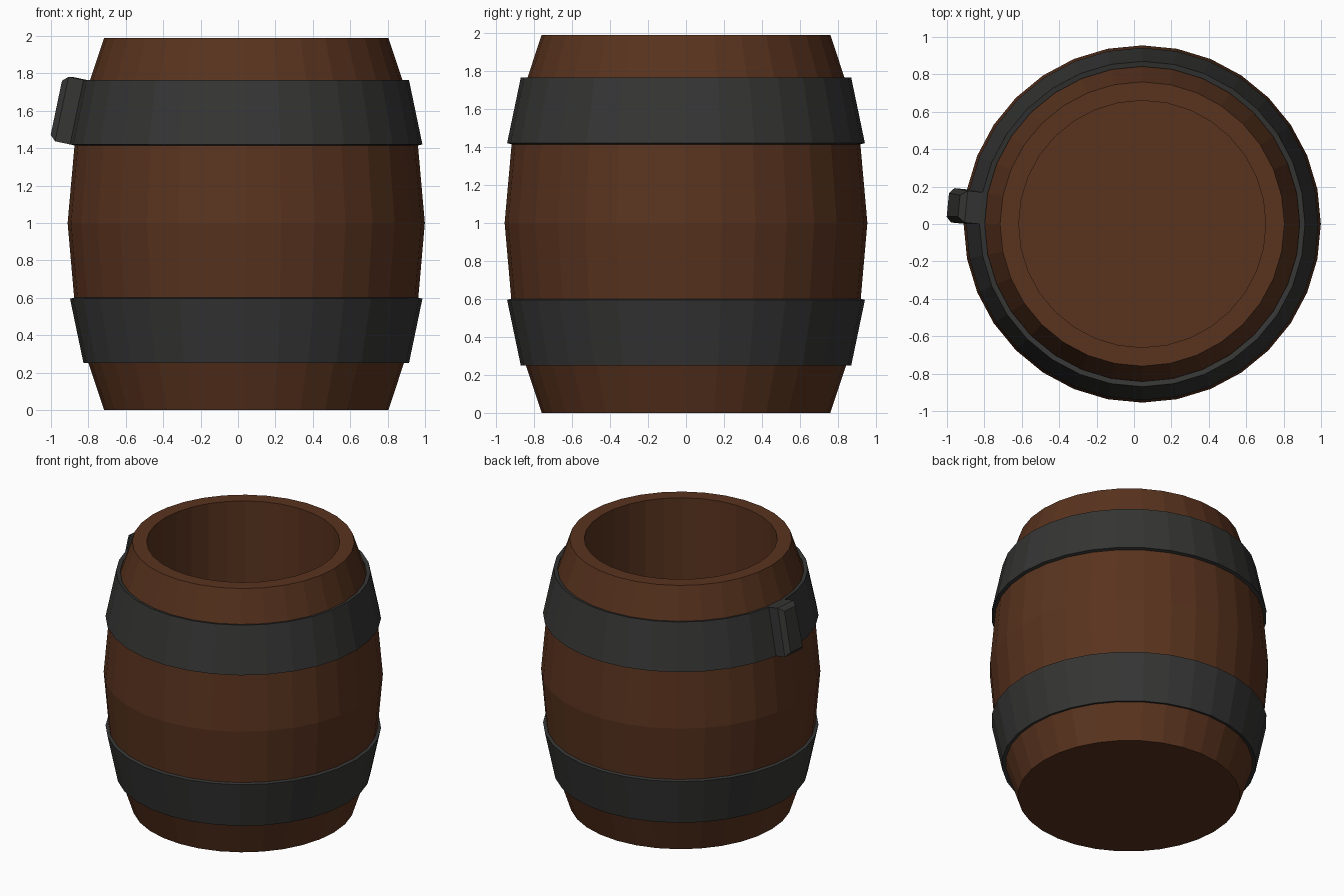
import bpy, bmesh
from math import cos, sin, pi

if "Cube" in bpy.data.objects:
    bpy.data.objects.remove(bpy.data.objects["Cube"])

SEG = 32
CX = 0.044  # barrel axis, offset so the clasp balances the bounds


def material(name, color):
    m = bpy.data.materials.new(name)
    m.diffuse_color = color
    m.use_nodes = True
    m.node_tree.nodes["Principled BSDF"].inputs["Base Color"].default_value = m.diffuse_color
    return m


def lathe(name, profile, mat, closed=False, clasp=False):
    """Revolve (radius, z) points; open profiles get end caps."""
    bm = bmesh.new()
    rings = []
    for r, z in profile:
        rings.append([bm.verts.new((CX + r * cos(2 * pi * i / SEG),
                                    r * sin(2 * pi * i / SEG), z))
                      for i in range(SEG)])
    pairs = list(zip(rings, rings[1:]))
    if closed:
        pairs.append((rings[-1], rings[0]))
    else:
        bm.faces.new(rings[0])
        bm.faces.new(rings[-1])
    for a, b in pairs:
        for i in range(SEG):
            j = (i + 1) % SEG
            bm.faces.new((a[i], a[j], b[j], b[i]))
    bmesh.ops.recalc_face_normals(bm, faces=bm.faces)
    if clasp:
        # raised clasp: extrude one outer hoop facet, then chamfer its front
        i = SEG // 2 - 1
        corners = {rings[0][i], rings[0][i + 1], rings[1][i], rings[1][i + 1]}
        face = next(f for f in bm.faces if set(f.verts) == corners)
        n = face.normal.copy()
        new = bmesh.ops.extrude_discrete_faces(bm, faces=[face])["faces"][0]
        bmesh.ops.translate(bm, verts=new.verts, vec=n * 0.082)
        bm.normal_update()
        bmesh.ops.inset_region(bm, faces=[new], thickness=0.04, depth=0.033)
    me = bpy.data.meshes.new(name)
    bm.to_mesh(me)
    bm.free()
    me.materials.append(mat)
    ob = bpy.data.objects.new(name, me)
    bpy.context.collection.objects.link(ob)
    return ob


wood = material("wood", (0.10, 0.033, 0.013, 1))
iron = material("iron", (0.035, 0.036, 0.034, 1))

# Hollow wooden body: outside bulge, rim, inner wall, floor
lathe("barrel_body", [(0.76, 0), (0.906, 0.44), (0.955, 1.0), (0.906, 1.55),
                      (0.76, 1.99), (0.66, 1.99), (0.66, 0.12)], wood)

# Iron hoops, the upper one carrying the clasp
hoop = [(0.87, 0.25), (0.942, 0.595), (0.914, 0.602), (0.842, 0.257)]
lathe("lower_hoop", hoop, iron, closed=True)
lathe("upper_hoop", [(r, 2.015 - z) for r, z in hoop], iron, closed=True, clasp=True)
